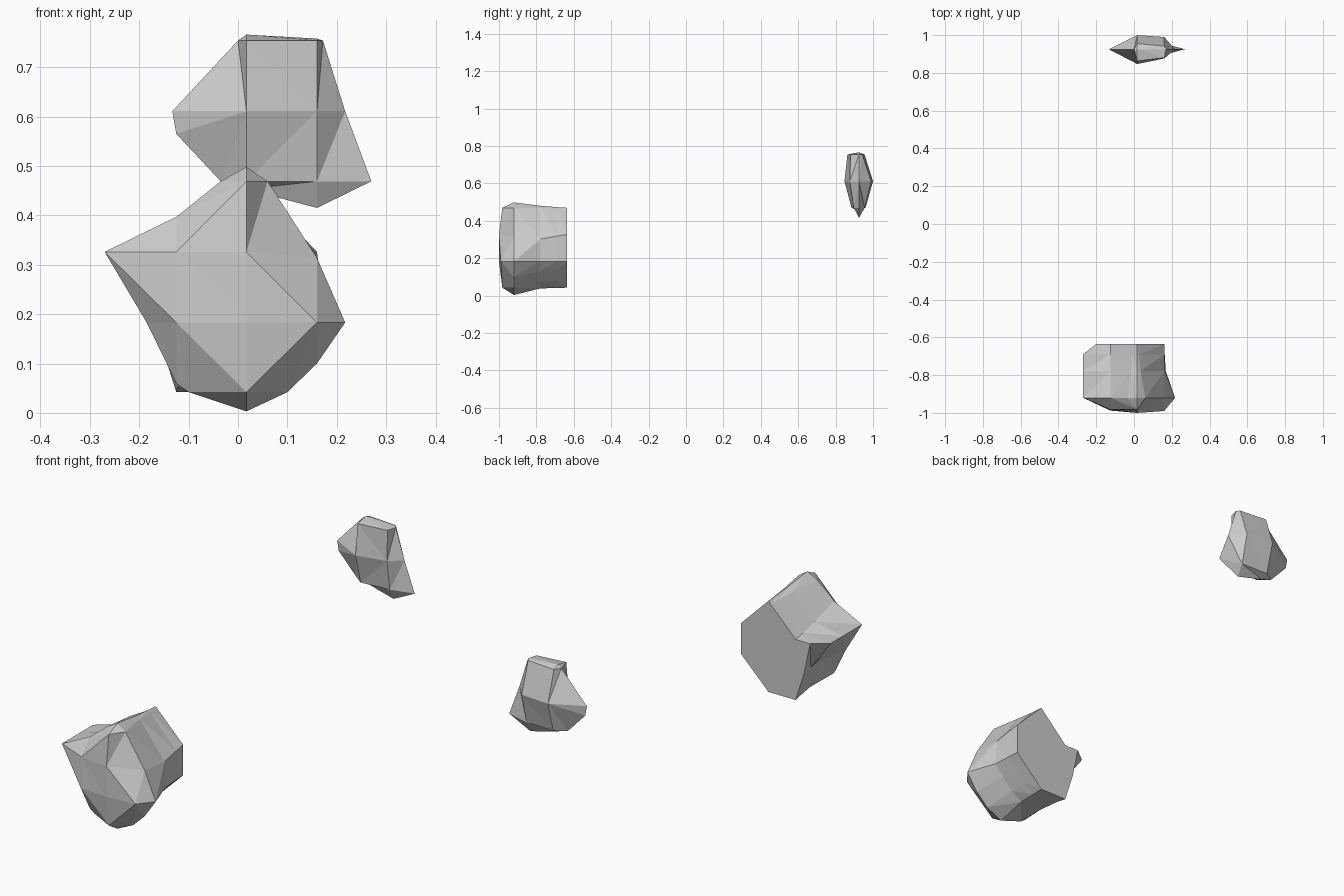
import bpy, bmesh

if "Cube" in bpy.data.objects:
    bpy.data.objects.remove(bpy.data.objects["Cube"])

def make_object(name, verts, faces):
    mesh = bpy.data.meshes.new(name)
    bm = bmesh.new()
    vs = [bm.verts.new(v) for v in verts]
    for f in faces:
        bm.faces.new([vs[i] for i in f])
    bmesh.ops.triangulate(bm, faces=[f for f in bm.faces if len(f.verts) == 4])
    bmesh.ops.recalc_face_normals(bm, faces=bm.faces)
    bm.to_mesh(mesh)
    bm.free()
    obj = bpy.data.objects.new(name, mesh)
    bpy.context.collection.objects.link(obj)

def layer(outline, y):
    return [(x, y, z) for x, z in outline]

# Large rock: cross-sections (x, z) lofted front to back
front = [(.017, .498), (.06, .469), (.16, .314), (.217, .183), (.16, .10), (.10, .042), (.017, .003),
         (-.10, .042), (-.125, .06), (-.185, .183), (-.27, .326), (-.125, .397), (-.035, .469)]
middle = [(.017, .48), (.035, .469), (.163, .302), (.168, .183), (.125, .13), (.07, .075), (.017, .038),
          (-.10, .042), (-.118, .07), (-.155, .183), (-.27, .326), (-.125, .355), (-.015, .469)]
back = [(.017, .469), (.025, .461), (.16, .326), (.16, .183), (.11, .134), (.06, .085), (.017, .042),
        (-.10, .042), (-.125, .042), (-.17, .183), (-.20, .326), (-.125, .326), (.005, .457)]
n = len(front)
# extra section just before the flat back, keeping the side spike at full width
near = [((a + 2 * b) / 3, (c + 2 * d) / 3) for (a, c), (b, d) in zip(middle, back)]
near[10] = (-.27, .326)
verts = layer(front, -.92) + layer(middle, -.778) + layer(near, -.69) + layer(back, -.635)
faces = [(r * n + i, r * n + (i + 1) % n, (r + 1) * n + (i + 1) % n, (r + 1) * n + i)
         for r in range(3) for i in range(n)]
faces.append(tuple(range(3 * n, 4 * n)))

# Faceted front of the large rock
A, B, C, D, E, F, M = range(4 * n, 4 * n + 7)
verts += [(.017, -.982, .469), (-.125, -.982, .326), (.017, -1, .326), (.16, -.99, .183),
          (.017, -.982, .042), (-.125, -.988, .183), (.017, -1, .183)]
faces += [(0, 1, A), (1, C, A), (1, 2, D, C), (2, 3, D), (3, 4, D), (4, 5, E, D), (5, 6, E), (6, 7, E),
          (7, 8, F, E), (8, 9, F), (9, 10, F), (10, 11, B), (11, 12, A, B), (12, 0, A),
          (A, C, B), (B, C, M), (C, D, M), (D, E, M), (E, F, M), (F, B, M), (F, 10, B)]
make_object("large_rock", verts, faces)

# Small rock: thin lens with a shared rim and a facet grid on each side
rim = [(0, .754), (.017, .766), (.16, .758), (.172, .754), (.217, .611), (.27, .469), (.16, .415),
       (.017, .453), (-.035, .469), (-.125, .565), (-.133, .611)]
grid = [(.017, .754), (.16, .754), (.16, .611), (.16, .469), (.017, .469), (.017, .611)]
depths = [(.863, .88, .876, .897, .885, .847), (.955, .942, .99, .955, .96, 1.0)]
verts = layer(rim, .925)
faces = []
for side in depths:
    a, b, c, d, e, f = range(len(verts), len(verts) + 6)
    verts += [(x, y, z) for (x, z), y in zip(grid, side)]
    faces += [(0, 1, a), (1, 2, b, a), (2, 3, b), (3, 4, c, b), (4, 5, d, c), (5, 6, d), (6, 7, e, d),
              (7, 8, e), (8, 9, f, e), (9, 10, f), (10, 0, a, f), (a, b, c, f), (f, c, d, e)]
make_object("small_rock", verts, faces)
